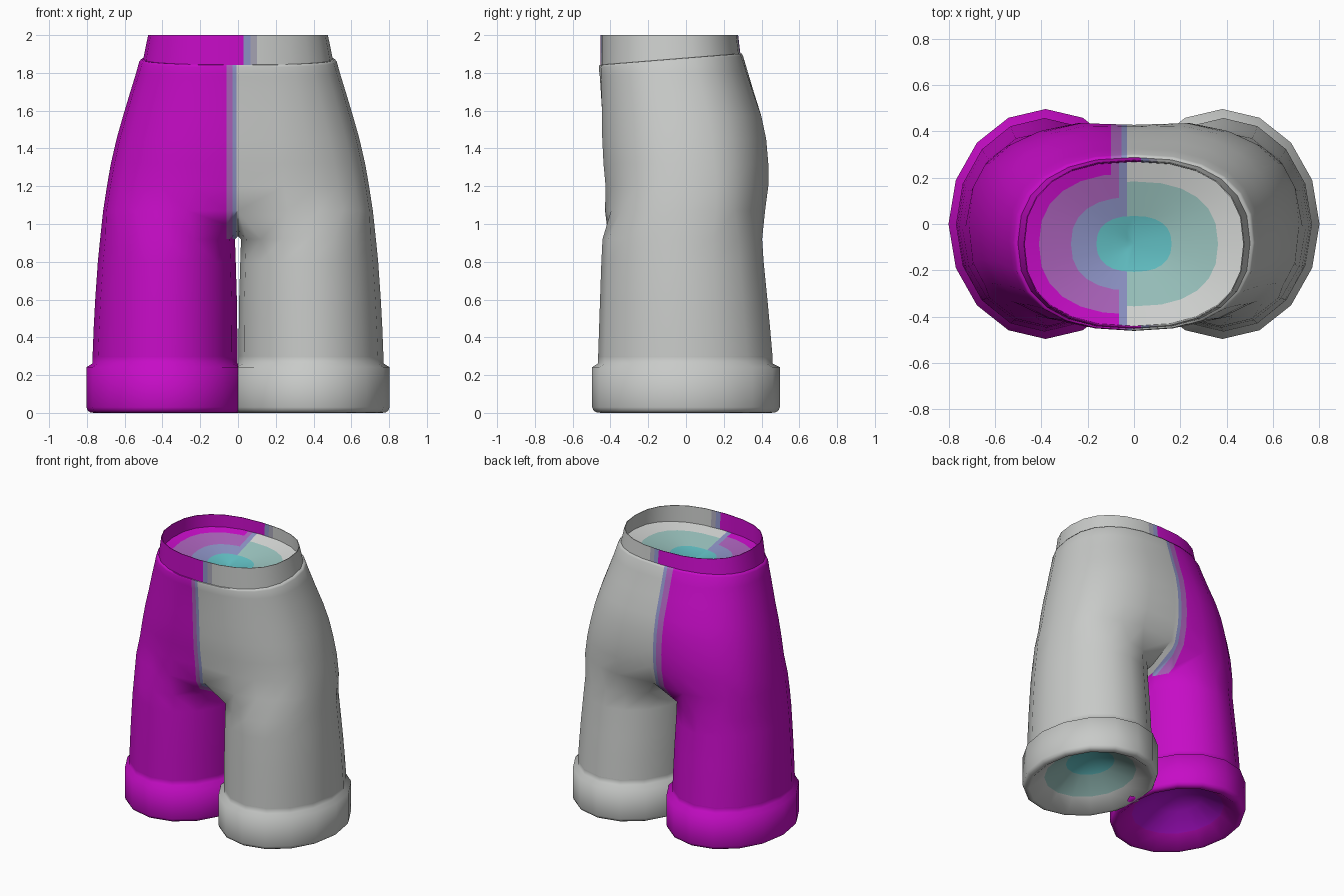
import bpy, bmesh, math
from math import sin, cos, pi, radians, copysign, exp

cube = bpy.data.objects.get("Cube")
if cube:
    bpy.data.objects.remove(cube)

# ---------- colours ----------
def linear(c):
    c /= 255
    return c / 12.92 if c < 0.04 else ((c + 0.055) / 1.055) ** 2.4

COLOURS = {
    "magenta": (198, 12, 198), "light_grey": (200, 202, 200),
    "mauve": (170, 98, 186), "lavender": (140, 146, 196),
    "lilac_grey": (166, 164, 180), "teal": (98, 192, 196),
    "pale_teal": (154, 195, 190), "purple": (185, 18, 220),
    "pale_grey": (212, 214, 212),
}
NAMES = list(COLOURS)
MATS = []
for name, rgb in COLOURS.items():
    m = bpy.data.materials.new(name)
    m.use_nodes = True
    col = tuple(linear(c) for c in rgb) + (1,)
    m.diffuse_color = col
    bsdf = m.node_tree.nodes["Principled BSDF"]
    bsdf.inputs["Base Color"].default_value = col
    bsdf.inputs["Roughness"].default_value = 0.7
    MATS.append(m)

# ---------- helpers ----------
def bridge(bm, a, b, closed=True):
    n = len(a)
    for i in range(n if closed else n - 1):
        j = (i + 1) % n
        bm.faces.new((a[i], a[j], b[j], b[i]))

def loft(bm, rings):
    rows = [[bm.verts.new(p) for p in r] for r in rings]
    for a, b in zip(rows, rows[1:]):
        bridge(bm, a, b)
    return rows

def cut(bm, x, keep=lambda c: True):
    faces = [f for f in bm.faces if keep(f.calc_center_median())]
    geom = set(faces)
    for f in faces:
        geom.update(f.edges)
        geom.update(f.verts)
    bmesh.ops.bisect_plane(bm, geom=list(geom), dist=1e-5,
                           plane_co=(x, 0, 0), plane_no=(1, 0, 0))

def finish(bm, name, colour, angle=40, recalc=True):
    bmesh.ops.remove_doubles(bm, verts=bm.verts, dist=1e-4)
    if recalc:
        bmesh.ops.recalc_face_normals(bm, faces=bm.faces)
    for f in bm.faces:
        f.smooth = True
        f.material_index = NAMES.index(colour(f.calc_center_median()))
    me = bpy.data.meshes.new(name)
    bm.to_mesh(me)
    bm.free()
    for m in MATS:
        me.materials.append(m)
    me.set_sharp_from_angle(angle=radians(angle))
    ob = bpy.data.objects.new(name, me)
    bpy.context.collection.objects.link(ob)

def torso_point(phi, w, yf, yb, dip=0.0, power=2.4):
    """Squarish oval; phi = 0 at the front centre, pi at the back centre."""
    s, c = sin(phi), cos(phi)
    x = w * copysign(abs(s) ** (2 / power), s)
    y = (yf + yb) / 2 - (yb - yf) / 2 * copysign(abs(c) ** (2 / power), c)
    return x, y * (1 - dip * exp(-(x / 0.13) ** 2))

OUT, INN = 12, 4      # segments on the outer and inner side of a leg

def leg_ring(side, z, xi, xo, yf, yb):
    ring = []
    for i in range(OUT + INN):
        phi = -pi / 4 + 2 * pi * i / (OUT + INN)
        ring.append((side * ((xi + xo) / 2 + (xo - xi) / 2 * sin(phi)),
                     (yf + yb) / 2 - (yb - yf) / 2 * cos(phi), z))
    return ring

def waist_line(y):
    return 1.878 + 0.08 * y

# ---------- shorts body: two legs merging into the hips ----------
HEM = (0.003, 0.77, -0.465, 0.458)
LEGS = [  # z, inner x, outer x, front y, back y
    (0.30, *HEM), (0.45, 0.004, 0.764, -0.46, 0.445),
    (0.60, 0.006, 0.756, -0.455, 0.431), (0.80, 0.012, 0.742, -0.448, 0.411),
    (0.92, 0.016, 0.73, -0.442, 0.403)]
HIPS = [  # z, half width, front y, back y, centre dip, squareness, tilt
    (1.07, 0.714, -0.44, 0.43, 0.1, 2.75, 0), (1.20, 0.694, -0.438, 0.448, 0.06, 2.6, 0),
    (1.32, 0.673, -0.45, 0.449, 0.045, 2.5, 0), (1.45, 0.643, -0.457, 0.438, 0.04, 2.45, 0),
    (1.57, 0.609, -0.459, 0.413, 0.035, 2.4, 0), (1.70, 0.57, -0.46, 0.366, 0.02, 2.4, 0),
    (1.80, 0.54, -0.461, 0.328, 0.01, 2.4, 0.04),
    (1.866, 0.523, -0.462, 0.302, 0, 2.4, 0.08), (1.878, 0.514, -0.459, 0.295, 0, 2.4, 0.08),
    (1.88, 0.495, -0.446, 0.282, 0, 2.4, 0.08)]

bm = bmesh.new()
for side in (1, -1):
    rows = loft(bm, [leg_ring(side, *row) for row in LEGS])
    arcs = []
    for z, w, yf, yb, dip, power, tilt in HIPS:
        arc = []
        for i in range(OUT + 1):
            x, y = torso_point(pi * i / OUT, w, yf, yb, dip, power)
            arc.append(bm.verts.new((0 if i in (0, OUT) else side * x,
                                     y, z + tilt * y)))
        arcs.append(arc)
    for a, b in zip(arcs, arcs[1:]):
        bridge(bm, a, b, closed=False)
    # saddle between the legs
    y0, y1 = arcs[0][0].co.y, arcs[0][-1].co.y
    saddle = []
    for i in range(1, INN):
        u = i / INN
        z = 0.935 + 0.135 * abs(2 * u - 1) ** 2
        saddle.append(bm.verts.new((0, y1 + (y0 - y1) * u, z)))
    bridge(bm, rows[-1], arcs[0] + saddle)
bmesh.ops.remove_doubles(bm, verts=bm.verts, dist=1e-4)
# seam stripes beside the centre line
STRIPES = {"front": (-0.008, -0.03, -0.06), "back": (-0.03, -0.055, -0.1)}
for x in STRIPES["front"]:
    cut(bm, x, lambda c: c.z > 0.925 and c.y < 0)
for x in STRIPES["back"]:
    cut(bm, x, lambda c: c.z > 0.925 and c.y > 0)

def body_colour(c):
    if c.x > 0:
        return "light_grey"
    if c.z > 0.925:
        stripes = STRIPES["front" if c.y < 0 else "back"]
        for limit, name in zip(stripes, ("light_grey", "lavender", "mauve")):
            if c.x > limit:
                return name
    return "magenta"

finish(bm, "shorts_body", body_colour, 60)

# ---------- waistband ----------
SEG = 24
def oval(w, yf, yb, zf):
    pts = []
    for i in range(SEG):
        x, y = torso_point(2 * pi * i / SEG, w, yf, yb)
        pts.append((x, y, zf(y)))
    return pts

def cap_height(y):
    return 1.9 + 0.05 * y

CAP_W, CAP_D, MID = 0.478, 0.355, -0.086
bm = bmesh.new()
loft(bm, [oval(0.502, -0.453, 0.288, waist_line),
          oval(0.476, -0.452, 0.276, lambda y: 2.0),
          oval(0.472, -0.448, 0.272, lambda y: 2.0),
          oval(CAP_W, MID - CAP_D, MID + CAP_D, cap_height)])
for x in (0.03, 0.065, 0.1):
    cut(bm, x)

def band_colour(c):
    for limit, name in ((0.03, "magenta"), (0.065, "lavender"), (0.1, "lilac_grey")):
        if c.x < limit:
            return name
    return "light_grey"

finish(bm, "waistband", band_colour, 35)

# ---------- shallow bowl inside the waist ----------
bm = bmesh.new()
rings = []
for s in (1, 0.86, 0.76, 0.57, 0.34, 0):
    rings.append(oval(CAP_W * s, MID - CAP_D * s, MID + CAP_D * s,
                      lambda y: cap_height(y) - 0.09 * (1 - s)))
loft(bm, rings)
bmesh.ops.remove_doubles(bm, verts=bm.verts, dist=1e-4)
for x in (-0.03, -0.065, -0.1):
    cut(bm, x)
bm.normal_update()
for f in bm.faces:
    if f.normal.z < 0:
        f.normal_flip()

def cap_colour(c):
    r = (abs(c.x / CAP_W) ** 2.4 + abs((c.y - MID) / CAP_D) ** 2.4) ** (1 / 2.4)
    if r < 0.335:
        return "teal"
    if c.x > -0.03:
        return "pale_teal" if r < 0.755 else "pale_grey"
    if r < 0.565 or c.x > -0.065:
        return "lavender"
    return "mauve" if r < 0.855 or (c.x > -0.1 and c.y > 0) else "magenta"

finish(bm, "waist_cap", cap_colour, recalc=False)

# ---------- cuffs flowing out of the legs, with recessed undersides ----------
CUFF = [(0.242, 1), (0.03, 1), (0.012, 0.985), (0.002, 0.95), (0.0, 0.9),
        (0.075, 0.68), (0.16, 0.36), (0.23, 0)]
for side, label in ((1, "left"), (-1, "right")):
    bm = bmesh.new()
    rings = [leg_ring(side, z, *HEM) for z in (0.30, 0.262)]
    for z, s in CUFF:
        rings.append(leg_ring(side, z, 0.382 - 0.42 * s, 0.382 + 0.42 * s,
                              -0.497 * s, 0.497 * s))
    loft(bm, rings)

    def cuff_colour(c, side=side):
        r = math.hypot((side * c.x - 0.382) / 0.42, c.y / 0.497)
        under = c.z < 0.22 and r < 0.93
        inside = under and r < 0.67
        if side < 0:
            return "purple" if inside else "magenta"
        if inside:
            return "teal" if r < 0.35 else "pale_teal"
        return "pale_grey" if under else "light_grey"

    finish(bm, label + "_cuff", cuff_colour, 80)
